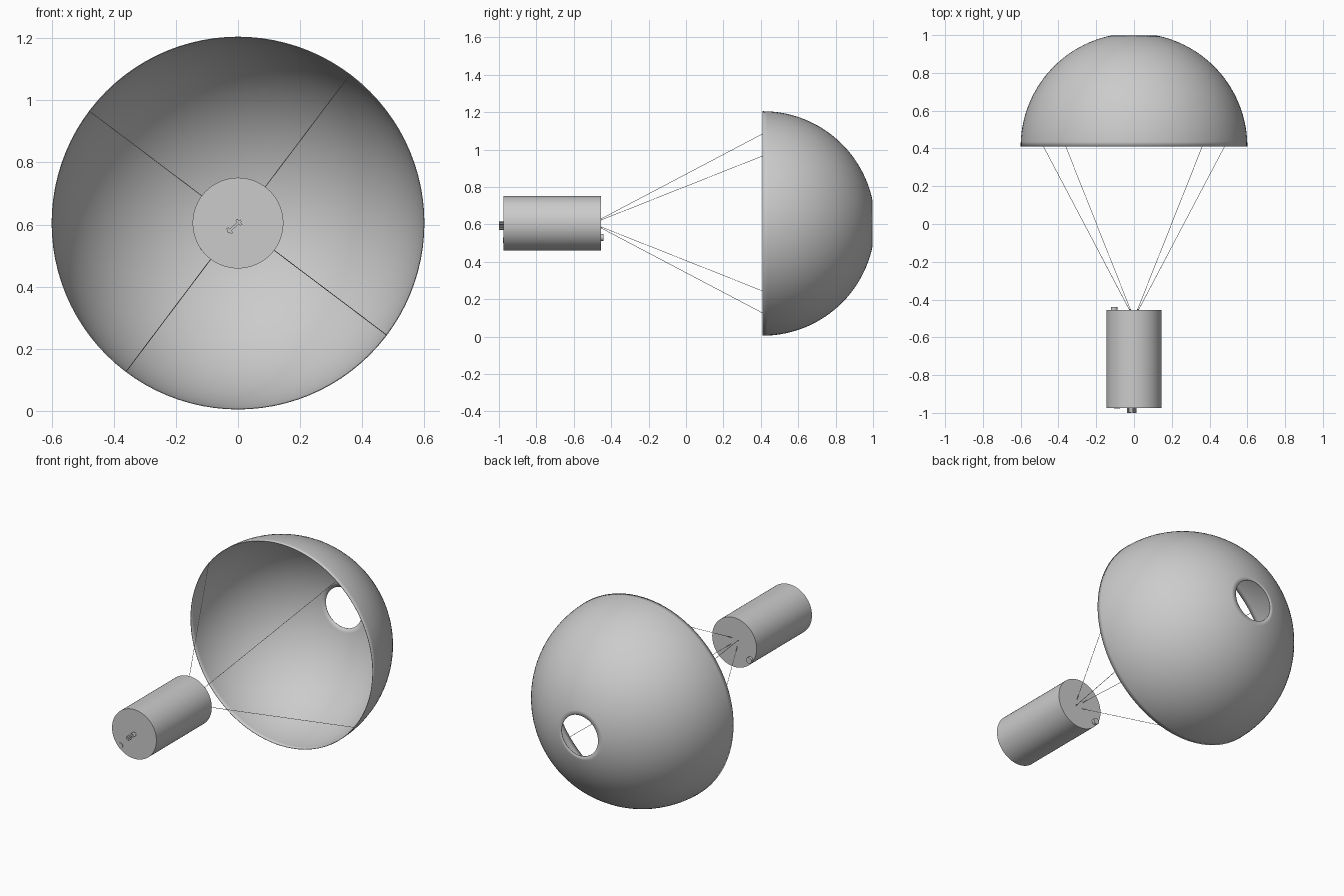
import bpy
import math
from mathutils import Vector

cube = bpy.data.objects.get("Cube")
if cube:
    bpy.data.objects.remove(cube, do_unlink=True)

grey = bpy.data.materials.new("plain grey")
grey.use_nodes = True
grey.diffuse_color = (0.6, 0.6, 0.6, 1)
grey.node_tree.nodes["Principled BSDF"].inputs["Base Color"].default_value = (0.6, 0.6, 0.6, 1)

MID_Z = 0.605
RIM_Y = 0.41
DISH_R = 0.6
FRONT_Y, REAR_Y = -0.975, -0.455


def finish(obj, name):
    obj.name = name
    obj.data.materials.append(grey)
    bpy.ops.object.select_all(action='DESELECT')
    obj.select_set(True)
    bpy.context.view_layer.objects.active = obj
    bpy.ops.object.shade_smooth_by_angle(angle=math.radians(35))
    return obj


def rod(name, start, end, radius, sides=24):
    """Cylinder running between two points."""
    start, end = Vector(start), Vector(end)
    axis = end - start
    bpy.ops.mesh.primitive_cylinder_add(
        vertices=sides, radius=radius, depth=axis.length,
        location=(start + end) / 2,
        rotation=axis.to_track_quat('Z', 'Y').to_euler())
    return finish(bpy.context.object, name)


def block(name, location, size, tilt):
    bpy.ops.mesh.primitive_cube_add(size=1, location=location, rotation=(0, -tilt, 0))
    bpy.context.object.scale = size
    return finish(bpy.context.object, name)


# Hemispherical dish: rings from the rim to the round opening at the back
SEGMENTS, RINGS = 96, 32
last_angle = math.acos(0.12 / DISH_R)
verts, faces = [], []
for i in range(RINGS + 1):
    a = last_angle * i / RINGS
    for j in range(SEGMENTS):
        t = math.tau * j / SEGMENTS
        r = DISH_R * math.cos(a)
        verts.append((r * math.cos(t), RIM_Y + DISH_R * math.sin(a), MID_Z + r * math.sin(t)))
for i in range(RINGS):
    for j in range(SEGMENTS):
        k = (j + 1) % SEGMENTS
        a, b = i * SEGMENTS, (i + 1) * SEGMENTS
        faces.append((a + j, b + j, b + k, a + k))
mesh = bpy.data.meshes.new("dish")
mesh.from_pydata(verts, [], faces)
dish = bpy.data.objects.new("dish", mesh)
bpy.context.collection.objects.link(dish)
finish(dish, "dish")
shell = dish.modifiers.new("thin shell", 'SOLIDIFY')
shell.thickness = 0.003
shell.offset = 1 if mesh.polygons[0].normal.dot(mesh.polygons[0].center - Vector((0, RIM_Y, MID_Z))) < 0 else -1

# Receiver drum
rod("receiver_drum", (0, FRONT_Y, MID_Z), (0, REAR_Y, MID_Z), 0.146, 96)

# Four fine struts, each with a small foot on the drum
for i in range(4):
    t = math.radians(53 + 90 * i)
    c, s = math.cos(t), math.sin(t)
    foot = (0.03 * c, REAR_Y, MID_Z + 0.03 * s)
    rod(f"strut_{i + 1}", foot, (DISH_R * c, RIM_Y, MID_Z + DISH_R * s), 0.0012, 8)
    rod(f"strut_foot_{i + 1}", foot, (foot[0], REAR_Y + 0.004, foot[2]), 0.003, 12)

# Rear connector and the thin disc on the front face
rod("rear_connector", (-0.105, REAR_Y - 0.01, 0.53), (-0.105, REAR_Y + 0.015, 0.53), 0.018)
rod("front_disc", (-0.09, FRONT_Y, 0.515), (-0.09, FRONT_Y - 0.003, 0.515), 0.015)

# Diagonal handle at the middle of the front face
tilt = math.radians(42)
hx, hz = -0.012, 0.594
block("handle_bar", (hx, FRONT_Y - 0.012, hz), (0.058, 0.024, 0.008), tilt)
for side, label in ((-1, "lower"), (1, "upper")):
    d = side * 0.02
    spot = (hx + d * math.cos(tilt), FRONT_Y - 0.0125, hz + d * math.sin(tilt))
    block(f"handle_{label}_end", spot, (0.008, 0.025, 0.024), tilt)
